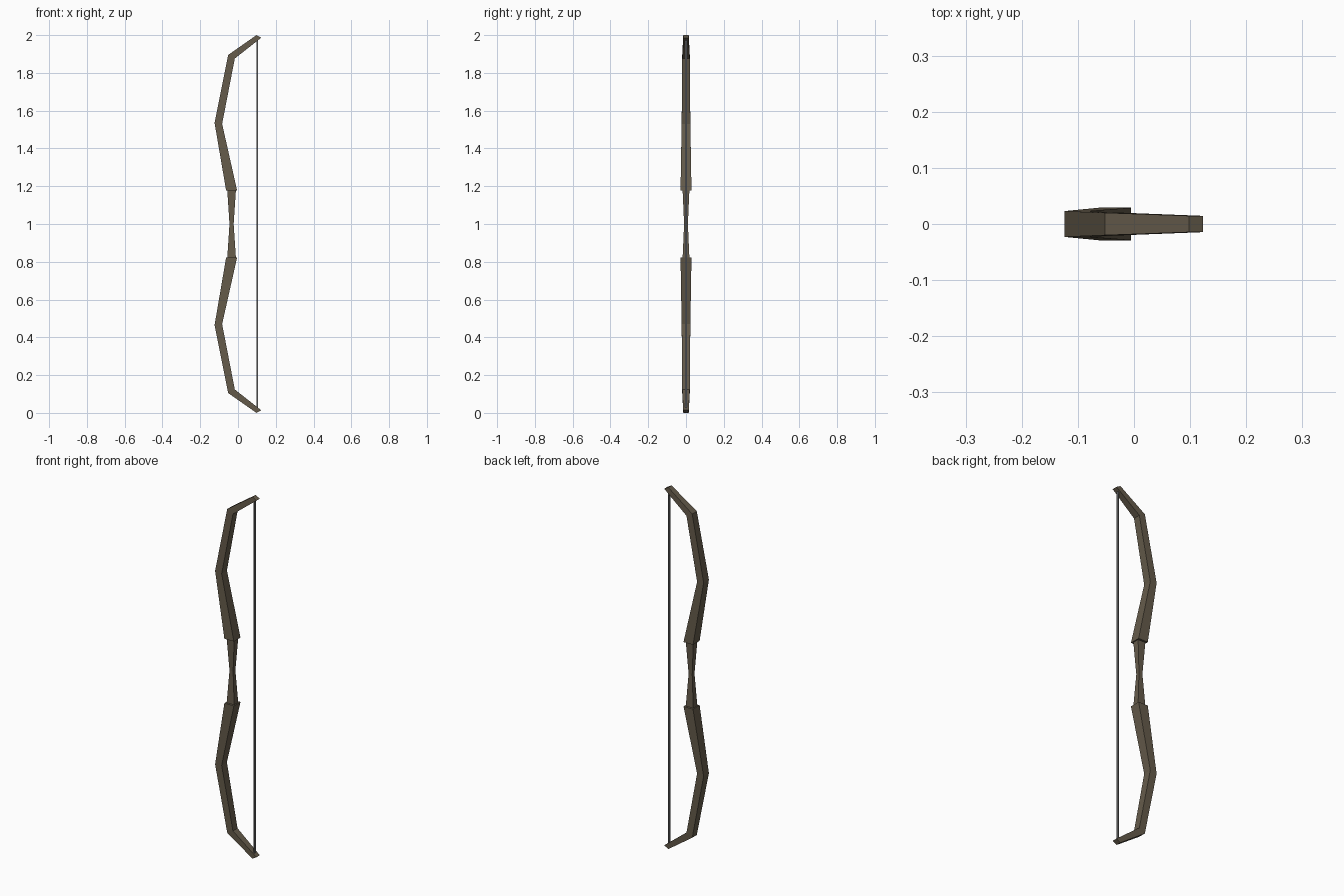
import bpy, bmesh

if "Cube" in bpy.data.objects:
    bpy.data.objects.remove(bpy.data.objects["Cube"])


def material(name, color):
    m = bpy.data.materials.new(name)
    m.diffuse_color = (*color, 1)
    m.use_nodes = True
    m.node_tree.nodes["Principled BSDF"].inputs["Base Color"].default_value = m.diffuse_color
    return m


wood = material("dark_wood", (0.13, 0.105, 0.07))
grey = material("string_grey", (0.16, 0.16, 0.16))


def loft(name, sections, mat):
    """Join four-sided sections: (outer x, outer z, inner x, inner z, half width)."""
    bm = bmesh.new()
    rings = []
    for xo, zo, xi, zi, w in sections:
        rings.append([bm.verts.new(p) for p in
                      ((xo, -w, zo), (xi, -w, zi), (xi, w, zi), (xo, w, zo))])
    for a, b in zip(rings, rings[1:]):
        for i in range(4):
            j = (i + 1) % 4
            bm.faces.new((a[i], a[j], b[j], b[i]))
    bm.faces.new(rings[0])
    bm.faces.new(rings[-1])
    bmesh.ops.recalc_face_normals(bm, faces=bm.faces)
    mesh = bpy.data.meshes.new(name)
    bm.to_mesh(mesh)
    bm.free()
    ob = bpy.data.objects.new(name, mesh)
    mesh.materials.append(mat)
    bpy.context.collection.objects.link(ob)
    return ob


# Limbs: the lower one is the upper one reflected about z = 1
limb = [(-0.063, 1.178, -0.005, 1.178, 0.029),
        (-0.124, 1.535, -0.084, 1.53, 0.023),
        (-0.052, 1.895, -0.017, 1.876, 0.020),
        (0.098, 2.0, 0.123, 1.986, 0.0145)]
loft("upper_limb", limb, wood)
loft("lower_limb", [(a, 2 - b, c, 2 - d, w) for a, b, c, d, w in limb], wood)

# Waisted grip
grip = [(0.82, 0.023, 0.018), (1.0, 0.011, 0.010), (1.18, 0.023, 0.018)]
loft("grip", [(-0.034 - r, z, -0.034 + r, z, w) for z, r, w in grip], wood)

# Bowstring
loft("bowstring", [(0.099, z, 0.106, z, 0.006) for z in (0.015, 1.985)], grey)
